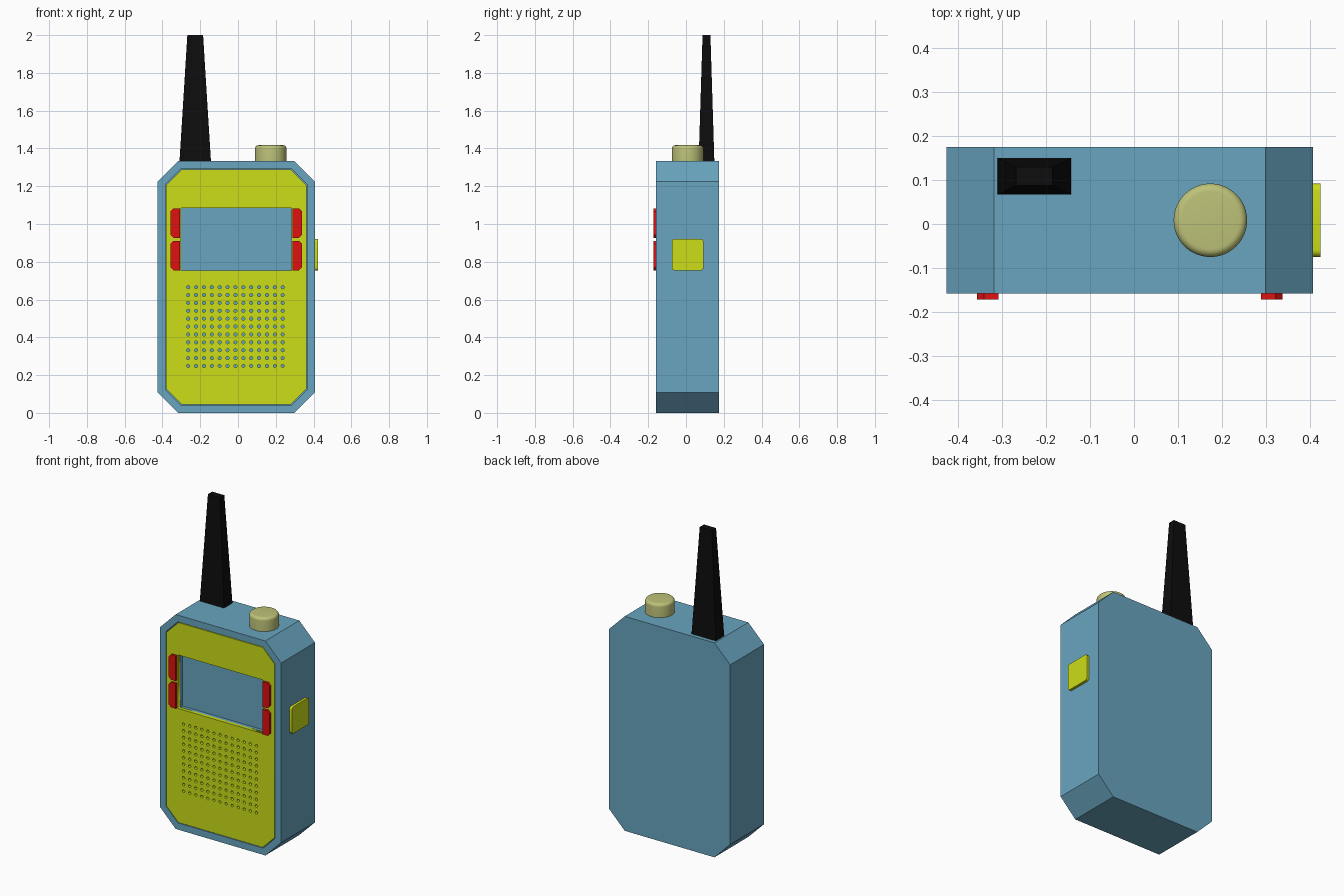
import bpy, bmesh, math
from mathutils import Matrix

if "Cube" in bpy.data.objects:
    bpy.data.objects.remove(bpy.data.objects["Cube"])

CX = -0.0095                 # centre line of the case
FRONT, BACK, TOP = -0.158, 0.175, 1.333


def material(name, hex_rgb):
    srgb = [int(hex_rgb[i:i + 2], 16) / 255 for i in (0, 2, 4)]
    mat = bpy.data.materials.new(name)
    mat.diffuse_color = [((c + 0.055) / 1.055) ** 2.4 if c > 0.04 else c / 12.92 for c in srgb] + [1]
    mat.use_nodes = True
    mat.node_tree.nodes["Principled BSDF"].inputs["Base Color"].default_value = mat.diffuse_color
    return mat


BLUE = material("case_blue", "68A5BF")
LIME = material("lime", "CCDE18")
RED = material("red", "E01010")
BLACK = material("black", "0D0D0D")
KHAKI = material("khaki", "BEC278")


def octagon(x0, x1, z0, z1, c):
    return [(x0 + c, z0), (x1 - c, z0), (x1, z0 + c), (x1, z1 - c),
            (x1 - c, z1), (x0 + c, z1), (x0, z1 - c), (x0, z0 + c)]


def rect(x0, x1, z0, z1):
    return [(x0, z0), (x1, z0), (x1, z1), (x0, z1)]


def circle(cx, cz, r, n):
    return [(cx + r * math.cos(2 * math.pi * i / n), cz + r * math.sin(2 * math.pi * i / n))
            for i in range(n)]


def new_object(name, bm, mat):
    bmesh.ops.recalc_face_normals(bm, faces=bm.faces)
    mesh = bpy.data.meshes.new(name)
    bm.to_mesh(mesh)
    bm.free()
    obj = bpy.data.objects.new(name, mesh)
    bpy.context.collection.objects.link(obj)
    mesh.materials.append(mat)
    return obj


def loft(name, rings, mat):
    """Closed solid through a list of equal-length rings of 3D points."""
    bm = bmesh.new()
    rows = [[bm.verts.new(p) for p in ring] for ring in rings]
    n = len(rows[0])
    for a, b in zip(rows, rows[1:]):
        for i in range(n):
            bm.faces.new((a[i], a[(i + 1) % n], b[(i + 1) % n], b[i]))
    bm.faces.new(rows[0])
    bm.faces.new(rows[-1])
    return new_object(name, bm, mat)


def prism_y(name, profile, y0, y1, mat):
    return loft(name, [[(x, y, z) for x, z in profile] for y in (y0, y1)], mat)


def select(obj):
    bpy.ops.object.select_all(action='DESELECT')
    obj.select_set(True)
    bpy.context.view_layer.objects.active = obj


def smooth(obj):
    select(obj)
    bpy.ops.object.shade_smooth_by_angle(angle=math.radians(35))


def cut(obj, cutter):
    select(obj)
    mod = obj.modifiers.new("cut", 'BOOLEAN')
    mod.object, mod.operation, mod.solver = cutter, 'DIFFERENCE', 'EXACT'
    bpy.ops.object.modifier_apply(modifier=mod.name)
    bpy.data.objects.remove(cutter)


# Case: chamfered block with a plate pocket and a deeper screen pocket
HW = 0.4165
screen = rect(CX - 0.2917, CX + 0.2917, 0.753, 1.086)
case = prism_y("case", octagon(CX - HW, CX + HW, 0, TOP, 0.108), FRONT, BACK, BLUE)
pocket = octagon(CX - HW + 0.0417, CX + HW - 0.0417, 0.0417, TOP - 0.0417, 0.082)
cut(case, prism_y("plate_pocket", pocket, FRONT - 0.1, FRONT + 0.021, BLUE))
cut(case, prism_y("screen_pocket", screen, FRONT - 0.1, FRONT + 0.042, BLUE))

# Face plate: filled outline with screen opening and speaker holes
G = 0.0455
loops = [octagon(CX - HW + G, CX + HW - G, G, TOP - G, 0.081), screen]
loops += [circle(CX - 0.004 + 0.0417 * i, 0.457 + 0.0417 * j, 0.0085, 12)
          for i in range(-6, 7) for j in range(-5, 6)]
curve = bpy.data.curves.new("face_plate", 'CURVE')
curve.dimensions, curve.fill_mode, curve.extrude = '2D', 'BOTH', 0.0105
for loop in loops:
    spline = curve.splines.new('POLY')
    spline.points.add(len(loop) - 1)
    for point, (x, z) in zip(spline.points, loop):
        point.co = (x, z, 0, 1)
    spline.use_cyclic_u = True
curve.materials.append(LIME)
plate = bpy.data.objects.new("face_plate", curve)
bpy.context.collection.objects.link(plate)
plate.matrix_world = Matrix.Translation((0, FRONT + 0.0105, 0)) @ Matrix.Rotation(math.pi / 2, 4, 'X')
select(plate)
bpy.ops.object.convert(target='MESH')

# Four red buttons beside the screen, outer corners chamfered
for side, sname in ((-1, "left"), (1, "right")):
    for z0, zname in ((0.755, "lower"), (0.927, "upper")):
        z1, c, inner, outer = z0 + 0.156, 0.016, 0.2985, 0.3475
        prof = [(inner, z0), (outer - c, z0), (outer, z0 + c),
                (outer, z1 - c), (outer - c, z1), (inner, z1)]
        prism_y(f"{sname}_{zname}_button", [(CX + side * u, z) for u, z in prof],
                -0.172, FRONT + 0.015, RED)

# Talk button on the right side, rounded corners
R, H = 0.016, 0.0835
rounded = []
for k in range(4):
    mid = math.radians(45 + 90 * k)
    cy = 0.0085 + math.copysign(H - R, math.cos(mid))
    cz = 0.8375 + math.copysign(H - R, math.sin(mid))
    for s in range(6):
        a = math.radians(90 * k + 18 * s)
        rounded.append((cy + R * math.cos(a), cz + R * math.sin(a)))
smooth(loft("talk_button", [[(x, y, z) for y, z in rounded] for x in (0.40, 0.4235)], LIME))

# Knob: cylinder with a rounded top edge
KR, KZ, F = 0.0835, 1.417, 0.018
profile = [(KR, TOP - 0.005)] + [
    (KR - F + F * math.cos(math.radians(a)), KZ - F + F * math.sin(math.radians(a)))
    for a in range(0, 91, 15)]
smooth(loft("knob", [[(x, y, z) for x, y in circle(0.1735, 0.0085, r, 48)]
                     for r, z in profile], KHAKI))

# Antenna: tapered rectangular mast
AX, AY = -0.2265, 0.1085
loft("antenna", [[(x, y, z) for x, y in rect(AX - w, AX + w, AY - w / 2, AY + w / 2)]
                 for w, z in ((0.0833, TOP - 0.002), (0.0417, 2.0))], BLACK)
